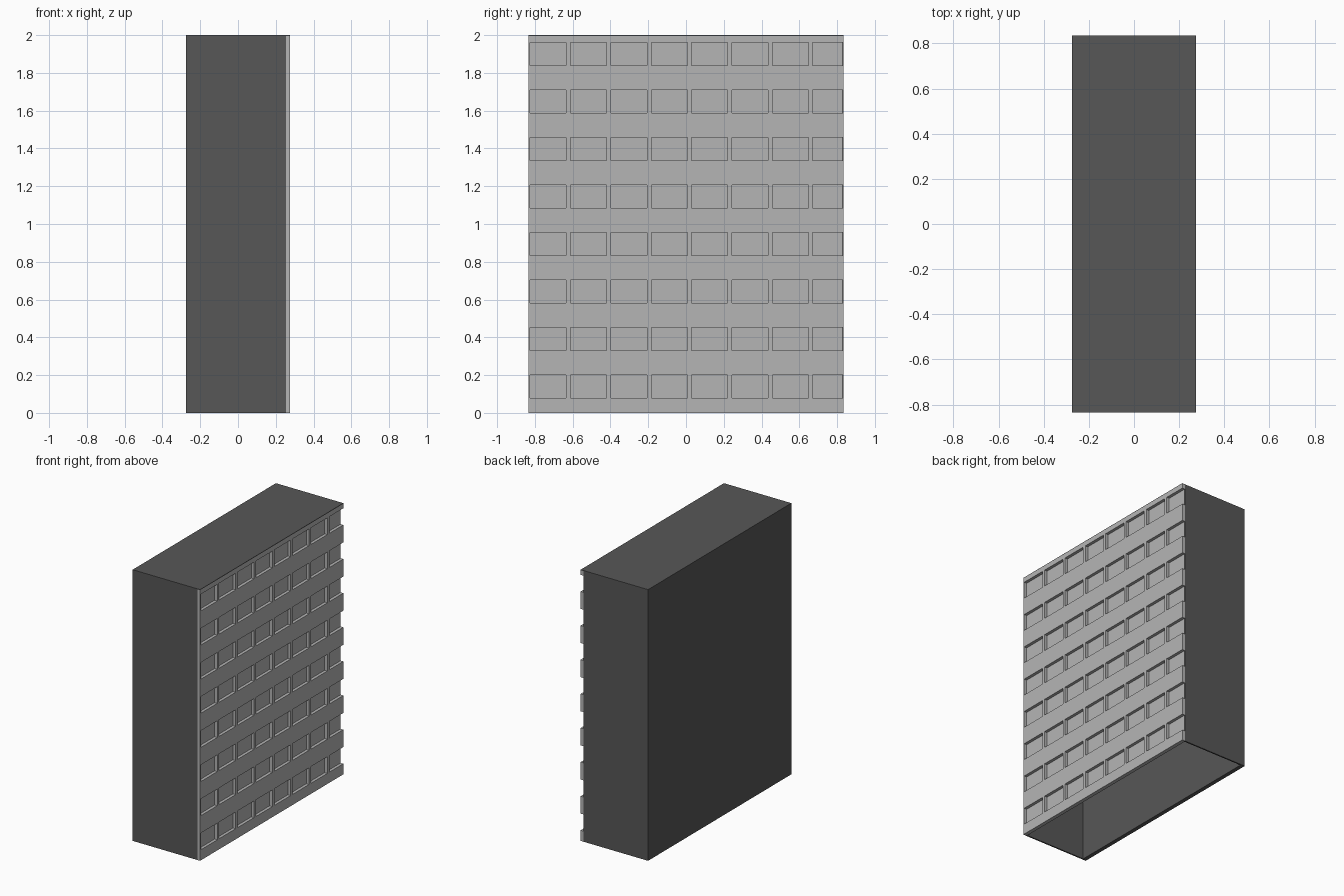
import bpy, bmesh
from mathutils import Vector

if "Cube" in bpy.data.objects:
    bpy.data.objects.remove(bpy.data.objects["Cube"])

X, Y, H = 0.275, 0.835, 2.0      # half depth, half length, height
XP = 0.253                       # plane where the facade meets the body
ROOF = 0.004


def material(name, v):
    m = bpy.data.materials.new(name)
    m.diffuse_color = (v, v, v, 1)
    m.use_nodes = True
    m.node_tree.nodes["Principled BSDF"].inputs["Base Color"].default_value = m.diffuse_color
    return m


dark = material("dark grey", 0.095)
light = material("light grey", 0.46)


def finish(name, bm, mat):
    bmesh.ops.recalc_face_normals(bm, faces=bm.faces[:])
    me = bpy.data.meshes.new(name)
    bm.to_mesh(me)
    bm.free()
    me.materials.append(mat)
    ob = bpy.data.objects.new(name, me)
    bpy.context.collection.objects.link(ob)
    return ob


def extrude(bm, faces, vec):
    r = bmesh.ops.extrude_face_region(bm, geom=faces)
    verts = [g for g in r["geom"] if isinstance(g, bmesh.types.BMVert)]
    bmesh.ops.translate(bm, verts=verts, vec=Vector(vec))


def prism(name, outline, z0, z1, mat):
    bm = bmesh.new()
    f = bm.faces.new([bm.verts.new((x, y, z0)) for x, y in outline])
    extrude(bm, [f], (0, 0, z1 - z0))
    return finish(name, bm, mat)


def rect(x0, x1, y):
    return [(x0, -y), (x1, -y), (x1, y), (x0, y)]


# Hollow body: back and two end walls, open underneath
T, TB = 0.01, 0.03
prism("body_walls", [(XP, -Y), (-X, -Y), (-X, Y), (XP, Y), (XP, Y - T),
                     (-X + TB, Y - T), (-X + TB, -Y + T), (XP, -Y + T)],
      0, H - ROOF, dark)

# Thin roof sheet over body and facade
prism("roof", rect(-X, X, Y), H - ROOF, H, dark)

# Window backing panel
prism("window_panel", rect(XP - 0.006, XP, Y - T), 0, H - ROOF, light)

# Facade grid: the last window column runs off the end
ys = [-Y]
for i in range(8):
    y = -0.825 + i * 0.2137
    ys += [y, min(y + 0.191, Y)]
zs = [0]
for k in range(8):
    z = 0.078 + k * 0.2516
    zs += [z, z + 0.123]
zs.append(H - ROOF)

bm = bmesh.new()
grid = [[bm.verts.new((XP, y, z)) for z in zs] for y in ys]
for i in range(len(ys) - 1):
    for j in range(len(zs) - 1):
        if i % 2 and j % 2:      # window opening
            continue
        bm.faces.new((grid[i][j], grid[i + 1][j], grid[i + 1][j + 1], grid[i][j + 1]))
extrude(bm, bm.faces[:], (X - XP, 0, 0))
bmesh.ops.recalc_face_normals(bm, faces=bm.faces[:])
finish("facade", bm, light)
